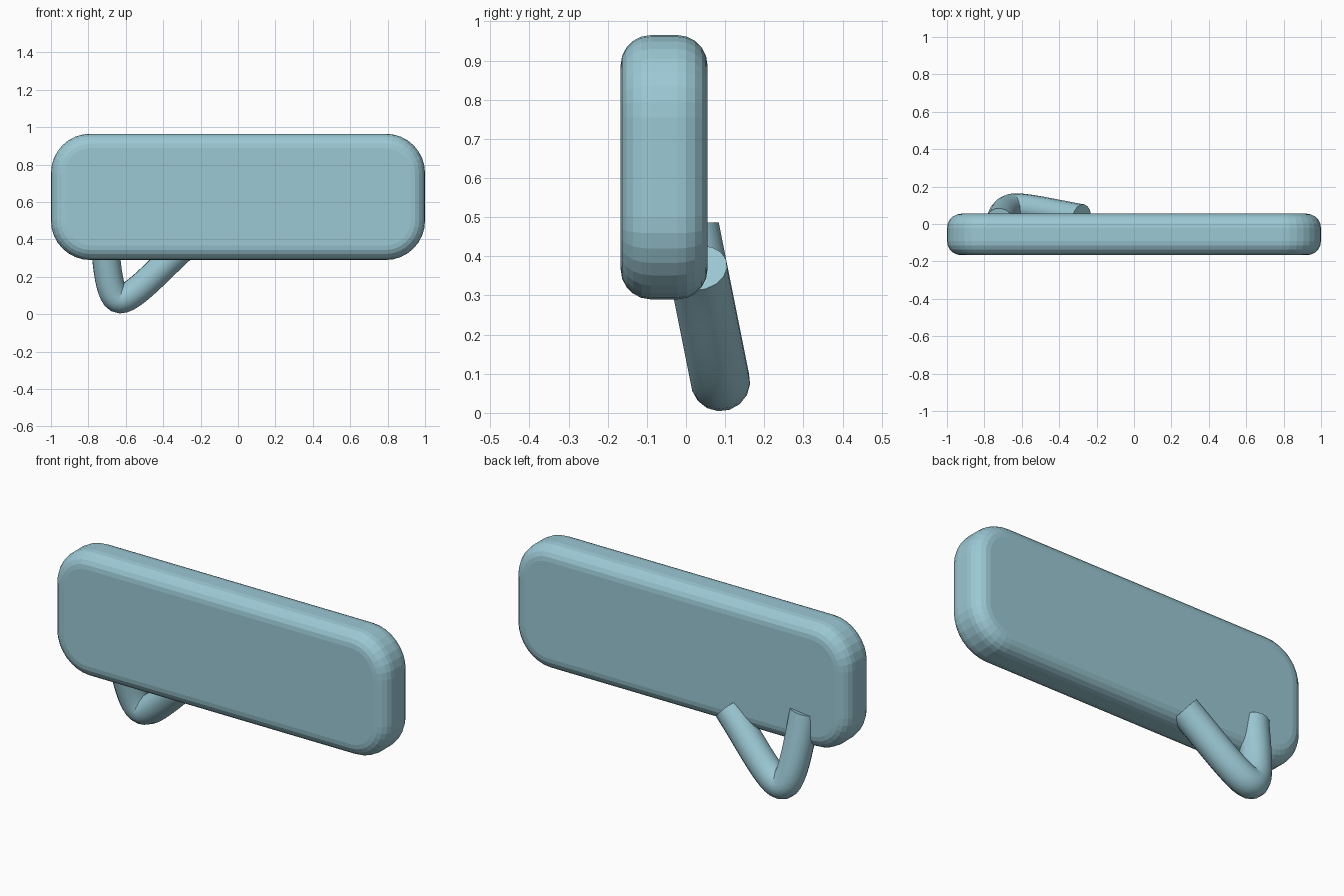
import bpy, bmesh, math
from mathutils import Vector

if "Cube" in bpy.data.objects:
    bpy.data.objects.remove(bpy.data.objects["Cube"])

TEAL = bpy.data.materials.new("pale_blue")
TEAL.diffuse_color = (0.33, 0.58, 0.66, 1)
TEAL.use_nodes = True
TEAL.node_tree.nodes["Principled BSDF"].inputs["Base Color"].default_value = TEAL.diffuse_color

# Rounded slab: outline in xz, extruded along y, with rounded rims
X, Z0, Z1, Y0, Y1 = 1.0, 0.29, 0.965, -0.167, 0.055
R, SEG, RIM = 0.21, 8, 0.077
bm = bmesh.new()
outline = []
zc, hz = (Z0 + Z1) / 2, (Z1 - Z0) / 2
for q, (sx, sz) in enumerate([(1, 1), (-1, 1), (-1, -1), (1, -1)]):
    for i in range(SEG + 1):
        a = math.radians(90) * (q + i / SEG)
        outline.append(bm.verts.new((sx * (X - R) + R * math.cos(a), Y0,
                                     zc + sz * (hz - R) + R * math.sin(a))))
face = bm.faces.new(outline)
ext = bmesh.ops.extrude_face_region(bm, geom=[face])
bmesh.ops.translate(bm, verts=[g for g in ext["geom"] if isinstance(g, bmesh.types.BMVert)],
                    vec=(0, Y1 - Y0, 0))
bmesh.ops.recalc_face_normals(bm, faces=bm.faces)
rims = [e for e in bm.edges if abs(e.verts[0].co.y - e.verts[1].co.y) < 1e-5]
bmesh.ops.bevel(bm, geom=rims, offset=RIM, segments=5, profile=0.5, affect='EDGES')
mesh = bpy.data.meshes.new("slab")
bm.to_mesh(mesh)
bm.free()
slab = bpy.data.objects.new("slab", mesh)
slab.data.materials.append(TEAL)
bpy.context.collection.objects.link(slab)

# Bent tube lying in a plane that leans back below the slab
def on_plane(x, z):
    return Vector((x, 0.088 - 0.2 * (z - 0.08), z))

curve = bpy.data.curves.new("bent_tube", 'CURVE')
curve.dimensions = '3D'
curve.bevel_depth = 0.076
curve.bevel_resolution = 6
curve.resolution_u = 14
curve.use_fill_caps = True
spline = curve.splines.new('BEZIER')
spline.bezier_points.add(2)
path = [((-0.73, 0.60), (-0.72, 0.47), (-0.705, 0.34)),
        ((-0.70, 0.08), (-0.63, 0.08), (-0.56, 0.08)),
        ((-0.40, 0.265), (-0.28, 0.37), (-0.20, 0.44))]
for p, (l, c, r) in zip(spline.bezier_points, path):
    p.handle_left_type = p.handle_right_type = 'FREE'
    p.handle_left, p.co, p.handle_right = on_plane(*l), on_plane(*c), on_plane(*r)
tube = bpy.data.objects.new("bent_tube", curve)
bpy.context.collection.objects.link(tube)
bpy.context.view_layer.objects.active = tube
tube.select_set(True)
bpy.ops.object.convert(target='MESH')
tube = bpy.context.object
tube.name = "bent_tube"
tube.data.materials.clear()
tube.data.materials.append(TEAL)
bpy.ops.object.shade_smooth_by_angle(angle=math.radians(40))
